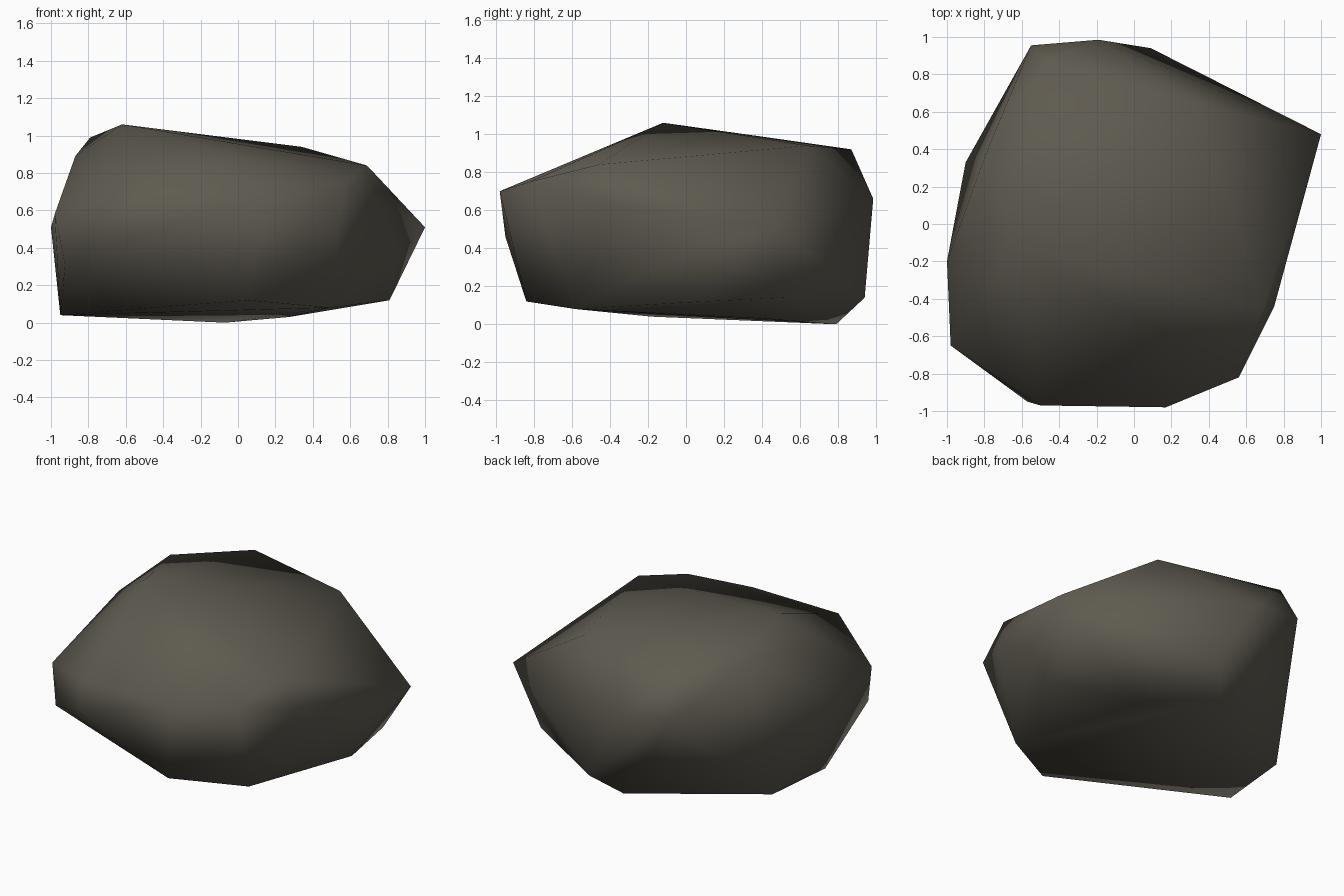
import bpy, bmesh

# Corner points of the boulder, grouped by height band
corners = [
    # underside
    (-0.07, 0.79, 0.0), (0.27, 0.40, 0.03), (-0.95, -0.18, 0.04), (-0.90, 0.33, 0.04),
    (0.49, -0.58, 0.08), (0.05, -0.84, 0.12), (0.81, 0.10, 0.12), (0.75, 0.53, 0.14),
    (0.09, 0.94, 0.14),
    # waist
    (-0.925, -0.69, 0.31), (0.86, 0.0, 0.37), (-0.57, -0.95, 0.46), (-1.0, -0.20, 0.51),
    (1.0, 0.48, 0.51), (-0.98, -0.65, 0.58), (0.75, -0.44, 0.64), (-0.19, 0.985, 0.66),
    # shoulder
    (-0.50, -0.97, 0.70), (0.17, -0.98, 0.70), (0.56, -0.82, 0.75), (-0.55, 0.955, 0.70),
    # crown
    (0.69, -0.46, 0.84), (-0.87, -0.07, 0.89), (-0.48, 0.87, 0.92), (0.34, 0.64, 0.94),
    (-0.79, 0.38, 0.99), (-0.62, -0.12, 1.06),
]

# Wrap the corners in a convex skin
bm = bmesh.new()
for c in corners:
    bm.verts.new(c)
hull = bmesh.ops.convex_hull(bm, input=bm.verts[:])
loose = [v for v in bm.verts if not v.link_faces]
bmesh.ops.delete(bm, geom=loose, context='VERTS')
bmesh.ops.recalc_face_normals(bm, faces=bm.faces[:])
for f in bm.faces:
    f.smooth = True

mesh = bpy.data.meshes.new("boulder")
bm.to_mesh(mesh)
bm.free()

# Single stone colour
stone = bpy.data.materials.new("brown grey stone")
stone.diffuse_color = (0.112, 0.103, 0.080, 1.0)
mesh.materials.append(stone)

boulder = bpy.data.objects.new("boulder", mesh)
bpy.context.collection.objects.link(boulder)
